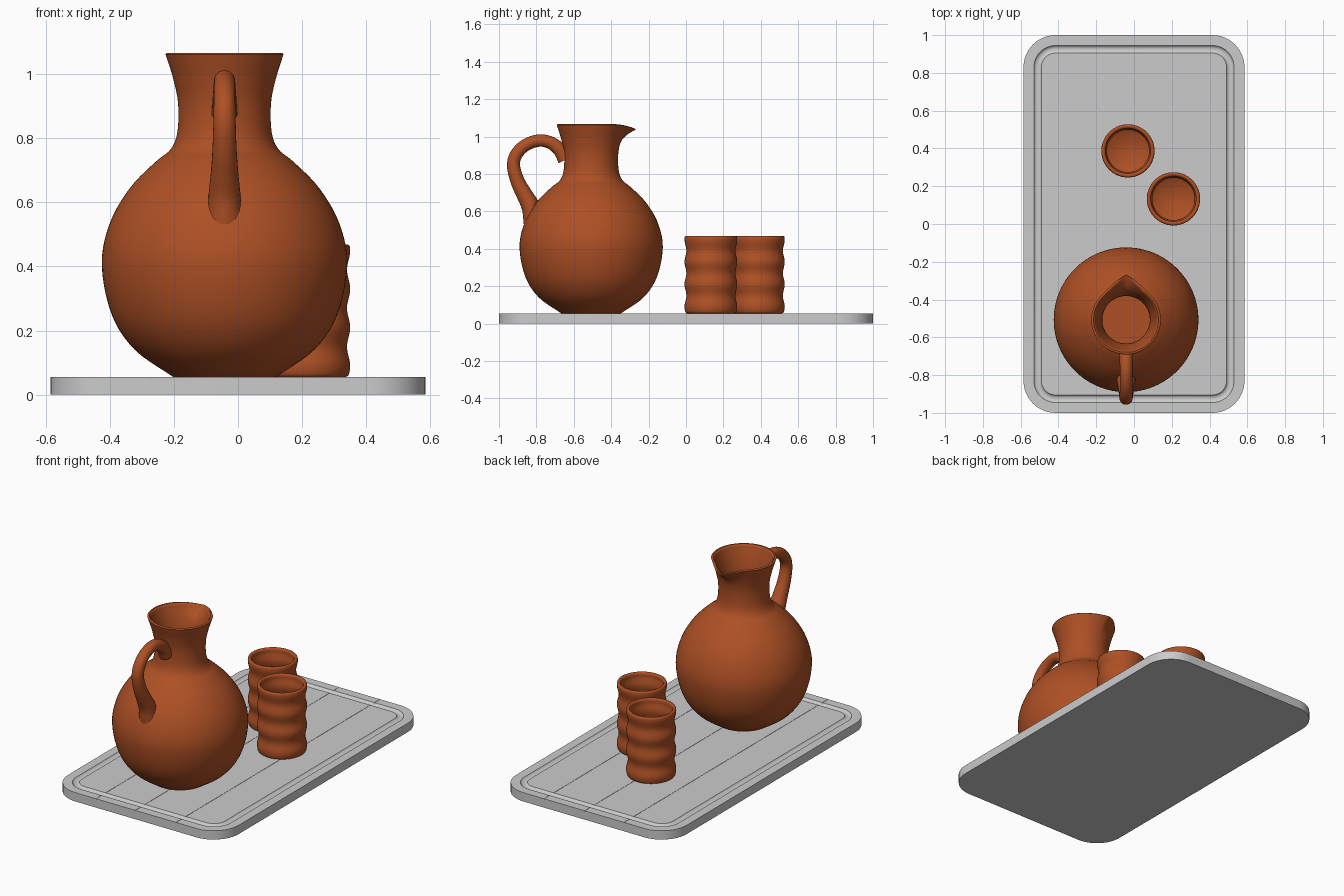
import bpy, bmesh, math
from mathutils import Vector

if "Cube" in bpy.data.objects:
    bpy.data.objects.remove(bpy.data.objects["Cube"])

clay = bpy.data.materials.new("terracotta")
clay.diffuse_color = (0.42, 0.08, 0.018, 1)
clay.use_nodes = True
clay.node_tree.nodes["Principled BSDF"].inputs["Base Color"].default_value = clay.diffuse_color


def finish(name, bm, mat=None, angle=40):
    bmesh.ops.recalc_face_normals(bm, faces=bm.faces)
    me = bpy.data.meshes.new(name)
    bm.to_mesh(me)
    bm.free()
    ob = bpy.data.objects.new(name, me)
    bpy.context.collection.objects.link(ob)
    if mat:
        me.materials.append(mat)
    smooth(ob, angle)
    return ob


def smooth(ob, angle):
    bpy.ops.object.select_all(action='DESELECT')
    ob.select_set(True)
    bpy.context.view_layer.objects.active = ob
    bpy.ops.object.shade_smooth_by_angle(angle=math.radians(angle))


def skin(rings):
    """Bridge equal closed rings of points and cap both ends."""
    bm = bmesh.new()
    vs = [[bm.verts.new(p) for p in ring] for ring in rings]
    n = len(vs[0])
    for a, b in zip(vs, vs[1:]):
        for i in range(n):
            j = (i + 1) % n
            bm.faces.new((a[i], a[j], b[j], b[i]))
    bm.faces.new(vs[0])
    bm.faces.new(vs[-1])
    return bm


def spline(pts, steps=5):
    """Catmull-Rom curve through tuples of any size."""
    pts = [Vector(p) for p in pts]
    ext = [2 * pts[0] - pts[1]] + pts + [2 * pts[-1] - pts[-2]]
    out = []
    for a, b, c, d in zip(ext, ext[1:], ext[2:], ext[3:]):
        for s in range(steps):
            t = s / steps
            out.append(0.5 * (2 * b + (c - a) * t + (2 * a - 5 * b + 4 * c - d) * t * t
                              + (3 * b - a - 3 * c + d) * t ** 3))
    return out + [pts[-1]]


def lathe(profile, cx, cy, segs=72, warp=lambda r, z, a: (r, z)):
    rings = []
    for r0, z0 in profile:
        ring = []
        for i in range(segs):
            a = 2 * math.pi * i / segs
            r, z = warp(r0, z0, a)
            ring.append((cx + r * math.sin(a), cy + r * math.cos(a), z))
        rings.append(ring)
    return skin(rings)


# tray: rounded rectangle rings with a shallow channel near the edge
def rounded_rect(inset, z, hx=0.585, hy=1.0, rad=0.17, n=12):
    r = rad - inset
    ring = []
    for k, (sx, sy) in enumerate([(1, 1), (-1, 1), (-1, -1), (1, -1)]):
        for i in range(n + 1):
            a = math.pi / 2 * (k + i / n)
            ring.append((sx * (hx - rad) + r * math.cos(a),
                         sy * (hy - rad) + r * math.sin(a), z))
    return ring


TOP = 0.055
section = [(0, 0), (0, TOP), (0.055, TOP), (0.060, TOP - 0.007), (0.068, TOP - 0.011),
           (0.082, TOP - 0.011), (0.090, TOP - 0.007), (0.095, TOP)]
tray = finish("tray", skin([rounded_rect(*p) for p in section]))

# hairline plank seams along the tray
bm = bmesh.new()
for x in (-0.275, -0.005, 0.275):
    vs = bmesh.ops.create_cube(bm, size=1)["verts"]
    for v in vs:
        v.co = (x + v.co.x * 0.002, v.co.y * 2.2, TOP + v.co.z * 0.006)
cutter = finish("seam_cutter", bm)
cutter.hide_render = True
mod = tray.modifiers.new("seams", 'BOOLEAN')
mod.operation = 'DIFFERENCE'
mod.solver = 'EXACT'
mod.object = cutter
bpy.context.view_layer.objects.active = tray
bpy.ops.object.modifier_apply(modifier=mod.name)
bpy.data.objects.remove(cutter)
smooth(tray, 30)

# jug: hollow lathe with a pinched pouring lip towards +y
JX, JY = -0.042, -0.507
outer = spline([(0.16, TOP), (0.28, 0.14), (0.352, 0.25), (0.383, 0.406), (0.358, 0.535),
                (0.295, 0.645), (0.217, 0.725), (0.168, 0.766), (0.147, 0.82), (0.145, 0.91),
                (0.160, 0.985), (0.177, 1.04), (0.184, 1.062)])
inner = [(r - 0.018, z) for r, z in reversed(outer) if 0.085 < z < 1.06]
profile = [tuple(p) for p in outer] + [(0.180, 1.066), (0.172, 1.066), (0.167, 1.060)] \
    + inner + [(0.19, 0.078)]


def lip(r, z, a):
    a = min(a, 2 * math.pi - a)
    w = max(0, 1 - a / 0.75) ** 1.7
    h = min(1, max(0, (z - 0.95) / 0.11))
    return r + 0.055 * w * h * h, z - 0.024 * w * h * h


finish("jug", lathe(profile, JX, JY, 96, lip), clay, 50)


# handle: tapered tube, its ends trimmed to sit inside the jug wall
def jug_radius(z):
    for (r0, z0), (r1, z1) in zip(outer, outer[1:]):
        if z0 <= z <= z1:
            return r0 + (r1 - r0) * (z - z0) / (z1 - z0)
    return 0


path = spline([(-0.645, 0.875, 0.040), (-0.672, 0.925, 0.037), (-0.72, 0.965, 0.034),
               (-0.785, 0.979, 0.033), (-0.86, 0.953, 0.033), (-0.91, 0.90, 0.034),
               (-0.922, 0.84, 0.035), (-0.90, 0.76, 0.038), (-0.864, 0.69, 0.043),
               (-0.828, 0.62, 0.050), (-0.815, 0.54, 0.053)], 4)
rings = []
for i, (y, z, rad) in enumerate(path):
    p, q = path[max(i - 1, 0)], path[min(i + 1, len(path) - 1)]
    t = Vector((q[0] - p[0], q[1] - p[1])).normalized()
    ring = []
    for k in range(24):
        a = 2 * math.pi * k / 24
        s = math.sin(a) * rad
        x, yy, zz = math.cos(a) * rad, y - t.y * s, z + t.x * s
        d = math.hypot(x, yy - JY)
        least = jug_radius(zz) - 0.008
        if d < least:
            yy = JY - math.sqrt(least ** 2 - x * x)
        ring.append((JX + x, yy, zz))
    rings.append(ring)
finish("jug_handle", skin(rings), clay, 60)

# cups: rippled walls, rounded rim, hollow inside
wall = []
for i in range(49):
    z = 0.065 + 0.395 * i / 48
    wall.append((0.136 + 0.005 * math.cos(2 * math.pi * (z - 0.09) / 0.12), z))
cup = [(0.126, TOP), (0.134, 0.058)] + wall + \
      [(0.138, 0.466), (0.131, 0.469), (0.123, 0.466), (0.119, 0.458)] + \
      [(r - 0.019, z) for r, z in reversed(wall) if 0.09 < z < 0.45] + [(0.105, 0.08)]
for name, x, y in [("cup_back", -0.032, 0.387), ("cup_front", 0.209, 0.133)]:
    finish(name, lathe(cup, x, y), clay, 50)
